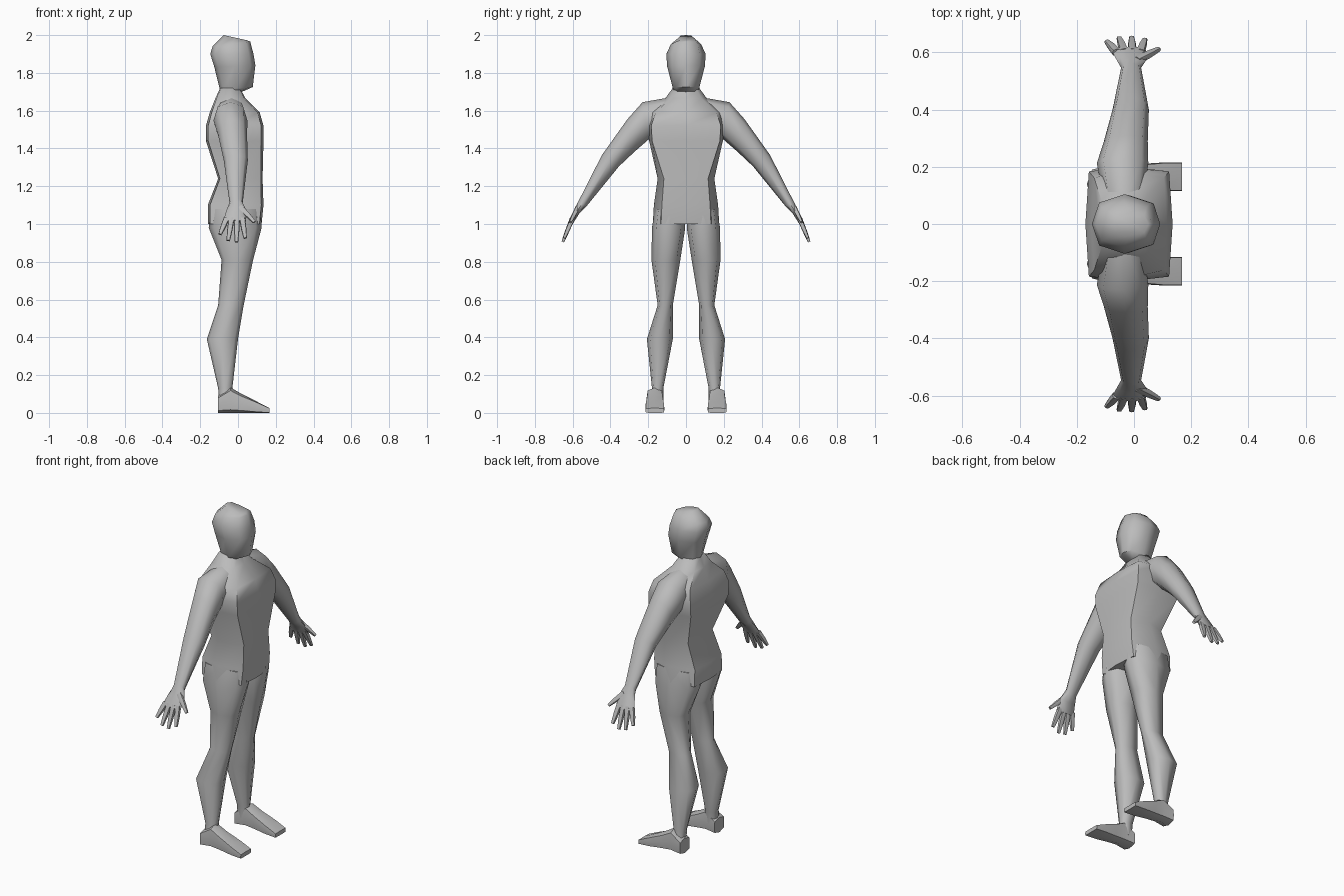
import bpy, bmesh
from mathutils import Vector as V

if "Cube" in bpy.data.objects:
    bpy.data.objects.remove(bpy.data.objects["Cube"])

skin = bpy.data.materials.new("plain grey")
skin.diffuse_color = (0.5, 0.5, 0.5, 1)
skin.use_nodes = True
skin.node_tree.nodes["Principled BSDF"].inputs["Base Color"].default_value = skin.diffuse_color


def ring(a, b, w, ku=0.8, kv=0.8):
    """Eight points around the axis a-b with half-width vector w; ku, kv set corner fullness."""
    a, b, w = V(a), V(b), V(w)
    c, u = (a + b) / 2, (a - b) / 2
    shape = [(1, 0), (ku, kv), (0, 1), (-ku, kv), (-1, 0), (-ku, -kv), (0, -1), (ku, -kv)]
    return [c + u * s + w * t for s, t in shape]


def loft(name, limbs, mirror=False, angle=1.0):
    """Skin each list of rings into a closed tube."""
    bm = bmesh.new()
    for rings in limbs:
        loops = [[bm.verts.new(p) for p in r] for r in rings]
        for lo, hi in zip(loops, loops[1:]):
            for i in range(8):
                j = (i + 1) % 8
                bm.faces.new((lo[i], lo[j], hi[j], hi[i]))
        bm.faces.new(loops[0][::-1])
        bm.faces.new(loops[-1])
    bmesh.ops.recalc_face_normals(bm, faces=bm.faces)
    me = bpy.data.meshes.new(name)
    bm.to_mesh(me)
    bm.free()
    me.materials.append(skin)
    ob = bpy.data.objects.new(name, me)
    bpy.context.collection.objects.link(ob)
    bpy.ops.object.select_all(action='DESELECT')
    ob.select_set(True)
    bpy.context.view_layer.objects.active = ob
    bpy.ops.object.shade_smooth_by_angle(angle=angle)
    if mirror:
        m = ob.modifiers.new("mirror", 'MIRROR')
        m.use_axis = (False, True, False)
        m.use_mirror_merge = False
    return ob


# Torso: height, front x, back x, half width, corner fullness
torso = [(1.00, .125, -.16, .176, .75), (1.10, .135, -.16, .17, .75), (1.24, .13, -.105, .15, .78),
         (1.44, .135, -.17, .195, .92), (1.52, .135, -.17, .20, .92), (1.59, .115, -.15, .19, .85),
         (1.665, .04, -.12, .11, .75), (1.72, .01, -.095, .07, .72)]
loft("torso", [[ring((f, 0, z), (b, 0, z), (0, w, 0), .92, k) for z, f, b, w, k in torso]])

# Head: front x, z, back x, z, half width
head = [(.01, 1.695, -.09, 1.69, .062), (.078, 1.725, -.097, 1.715, .07), (.092, 1.84, -.125, 1.83, .1),
        (.082, 1.90, -.147, 1.90, .104), (.065, 1.965, -.135, 1.94, .08), (.05, 1.972, -.075, 2.0, .04)]
loft("head", [[ring((f, 0, fz), (b, 0, bz), (0, w, 0), .78, .72) for f, fz, b, bz, w in head]])

# Legs: height, front x, back x, inner y, outer y
leg = [(1.08, .12, -.145, .01, .165), (.98, .125, -.155, .004, .18), (.81, .08, -.087, .03, .183),
       (.57, .03, -.105, .07, .15), (.39, 0, -.165, .07, .207), (.13, -.03, -.105, .12, .18),
       (.05, -.03, -.1, .12, .2)]
loft("leg", [[ring((f, (i + o) / 2, z), (b, (i + o) / 2, z), (0, (o - i) / 2, 0), .78, .75)
              for z, f, b, i, o in leg]], True)

# Feet: x, top height, half width
foot = [(-.107, .09, .046), (-.04, .135, .042), (.02, .10, .045), (.10, .06, .05), (.168, .025, .05)]
loft("foot", [[ring((x, .165, h), (x, .165, 0), (0, w, 0), 1 - h * 3, .95) if h < .1 else
               ring((x, .165, h), (x, .165, 0), (0, w, 0), .75, .9) for x, h, w in foot]], True, .8)

# Arms to palm: upper y, z, lower y, z, back x, front x
arm = [(.06, 1.675, .06, 1.5, -.10, .03), (.23, 1.645, .195, 1.45, -.13, .05),
       (.31, 1.555, .27, 1.385, -.105, .048), (.445, 1.365, .355, 1.305, -.075, .052),
       (.562, 1.135, .53, 1.09, -.045, .025), (.59, 1.08, .562, 1.06, -.062, .045),
       (.62, 1.02, .595, 1.008, -.078, .042)]
loft("arm", [[ring(((p + q) / 2, ty, tz), ((p + q) / 2, by, bz), ((q - p) / 2, 0, 0), .75, .75)
              for ty, tz, by, bz, p, q in arm]], True)

# Fingers and thumb: root and tip
digits = [((-.06, .60, 1.03), (-.095, .638, .945)), ((-.034, .602, 1.03), (-.052, .65, .912)),
          ((-.006, .602, 1.03), (-.008, .652, .905)), ((.022, .60, 1.03), (.038, .645, .925)),
          ((.01, .572, 1.09), (.087, .612, 1.01))]
normal = V((0, .9, .43))
fingers = []
for root, tip in digits:
    root, tip = V(root), V(tip)
    side = (tip - root).cross(normal).normalized()
    fingers.append([ring(c + normal * r * .8, c - normal * r * .8, side * r)
                    for c, r in ((root, .016), (root.lerp(tip, .55), .014), (tip, .009))])
loft("fingers", fingers, True)
